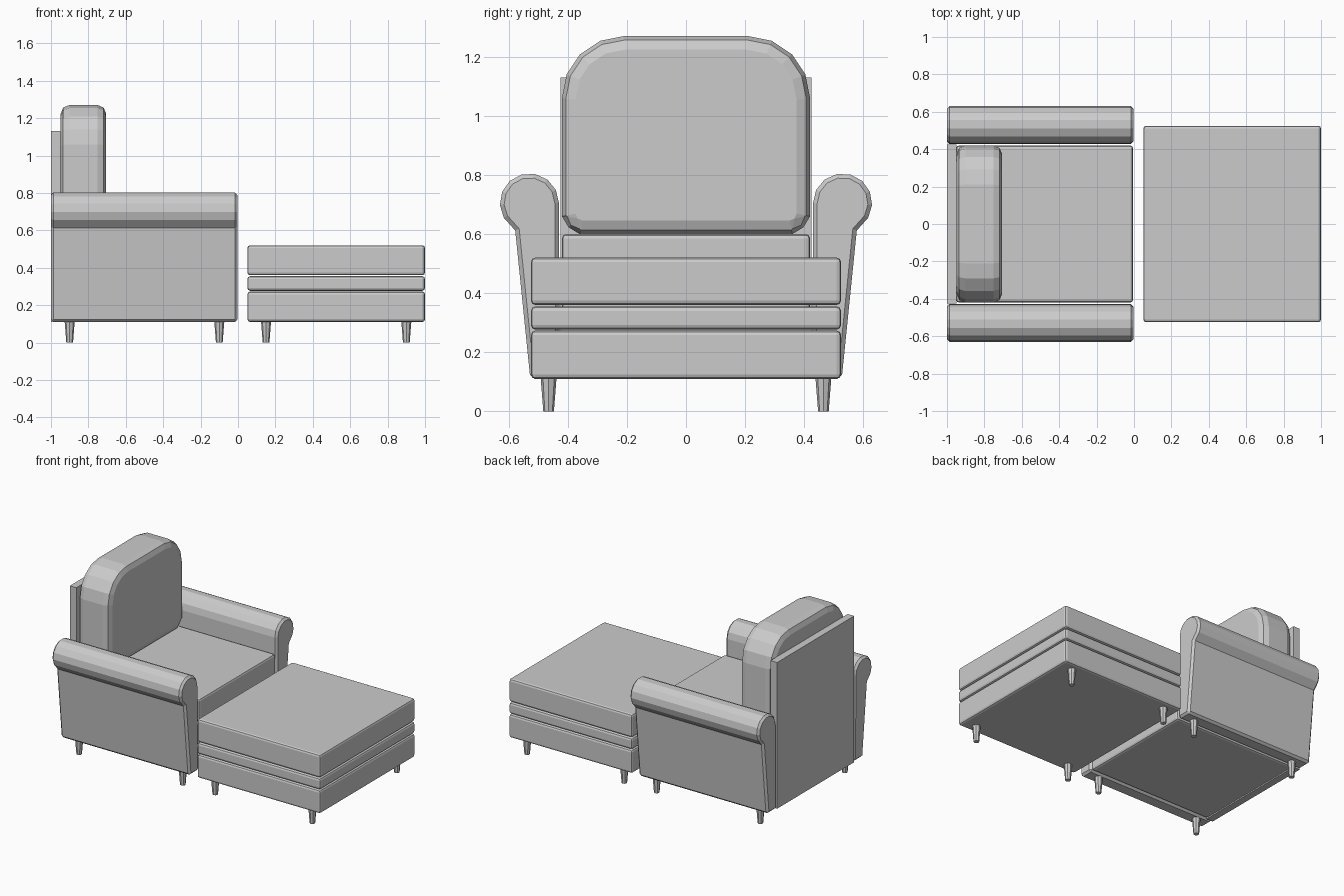
import bpy
import bmesh
import math

cube = bpy.data.objects.get("Cube")
if cube:
    bpy.data.objects.remove(cube, do_unlink=True)

# One upholstery colour for everything
grey = bpy.data.materials.new("plain grey")
grey.use_nodes = True
grey.diffuse_color = (0.6, 0.6, 0.6, 1)
grey.node_tree.nodes["Principled BSDF"].inputs["Base Color"].default_value = (0.6, 0.6, 0.6, 1)


def finish(name, bm, bevel=0, segments=1):
    """Turn a bmesh into an object, with softened edges if wanted."""
    bmesh.ops.recalc_face_normals(bm, faces=bm.faces)
    mesh = bpy.data.meshes.new(name)
    bm.to_mesh(mesh)
    bm.free()
    mesh.materials.append(grey)
    obj = bpy.data.objects.new(name, mesh)
    bpy.context.collection.objects.link(obj)
    if bevel:
        mod = obj.modifiers.new("soft edges", 'BEVEL')
        mod.width = bevel
        mod.segments = segments
        mod.limit_method = 'ANGLE'
        mod.angle_limit = math.radians(40)
    return obj


def extrude_x(name, profile, x0, x1, bevel=0, segments=1):
    """Extrude a (y, z) profile from x0 to x1."""
    bm = bmesh.new()
    face = bm.faces.new([bm.verts.new((x0, y, z)) for y, z in profile])
    side = bmesh.ops.extrude_face_region(bm, geom=[face])["geom"]
    verts = [v for v in side if isinstance(v, bmesh.types.BMVert)]
    bmesh.ops.translate(bm, vec=(x1 - x0, 0, 0), verts=verts)
    return finish(name, bm, bevel, segments)


def slab(name, x0, x1, half_y, z0, z1, bevel=0.015):
    profile = [(-half_y, z0), (half_y, z0), (half_y, z1), (-half_y, z1)]
    return extrude_x(name, profile, x0, x1, bevel, 2)


def arc(cy, cz, r, start, end, steps):
    for i in range(steps + 1):
        a = math.radians(start + (end - start) * i / steps)
        yield cy + r * math.cos(a), cz + r * math.sin(a)


def leg(name, x, y):
    bm = bmesh.new()
    bmesh.ops.create_cone(bm, cap_ends=True, segments=8, radius1=0.018,
                          radius2=0.027, depth=0.115)
    bmesh.ops.translate(bm, vec=(x, y, 0.0575), verts=bm.verts)
    finish(name, bm)


# Chair seat: base, band and cushion
slab("seat_base", -0.95, -0.005, 0.42, 0.11, 0.27)
slab("seat_band", -0.95, -0.005, 0.42, 0.28, 0.43)
slab("seat_cushion", -0.95, -0.005, 0.42, 0.44, 0.6)

# Back panel and rounded back cushion
slab("back_panel", -1.0, -0.95, 0.425, 0.11, 1.13, 0)
back = [*arc(-0.36, 0.66, 0.06, 180, 270, 2), *arc(0.36, 0.66, 0.06, 270, 360, 2),
        *arc(0.21, 1.06, 0.21, 0, 90, 4), *arc(-0.21, 1.06, 0.21, 90, 180, 4)]
extrude_x("back_cushion", back, -0.948, -0.705, 0.05, 2)

# Rolled arms, tapered towards the floor
for side, sign in (("left", 1), ("right", -1)):
    arm = [(0.427, 0.11), (0.527, 0.11), (0.578, 0.612),
           *arc(0.53, 0.705, 0.1, -30, 180, 8)]
    extrude_x(side + "_arm", [(sign * y, z) for y, z in arm], -1.0, -0.003, 0.014, 1)
    for place, x in (("chair_back", -0.9), ("chair_front", -0.1),
                     ("footstool_back", 0.15), ("footstool_front", 0.9)):
        leg(f"{place}_{side}_leg", x, sign * 0.465)

# Footstool: three stacked slabs
for name, z0, z1 in (("base", 0.11, 0.273), ("band", 0.277, 0.355),
                     ("cushion", 0.36, 0.52)):
    slab("footstool_" + name, 0.05, 1.0, 0.525, z0, z1)
